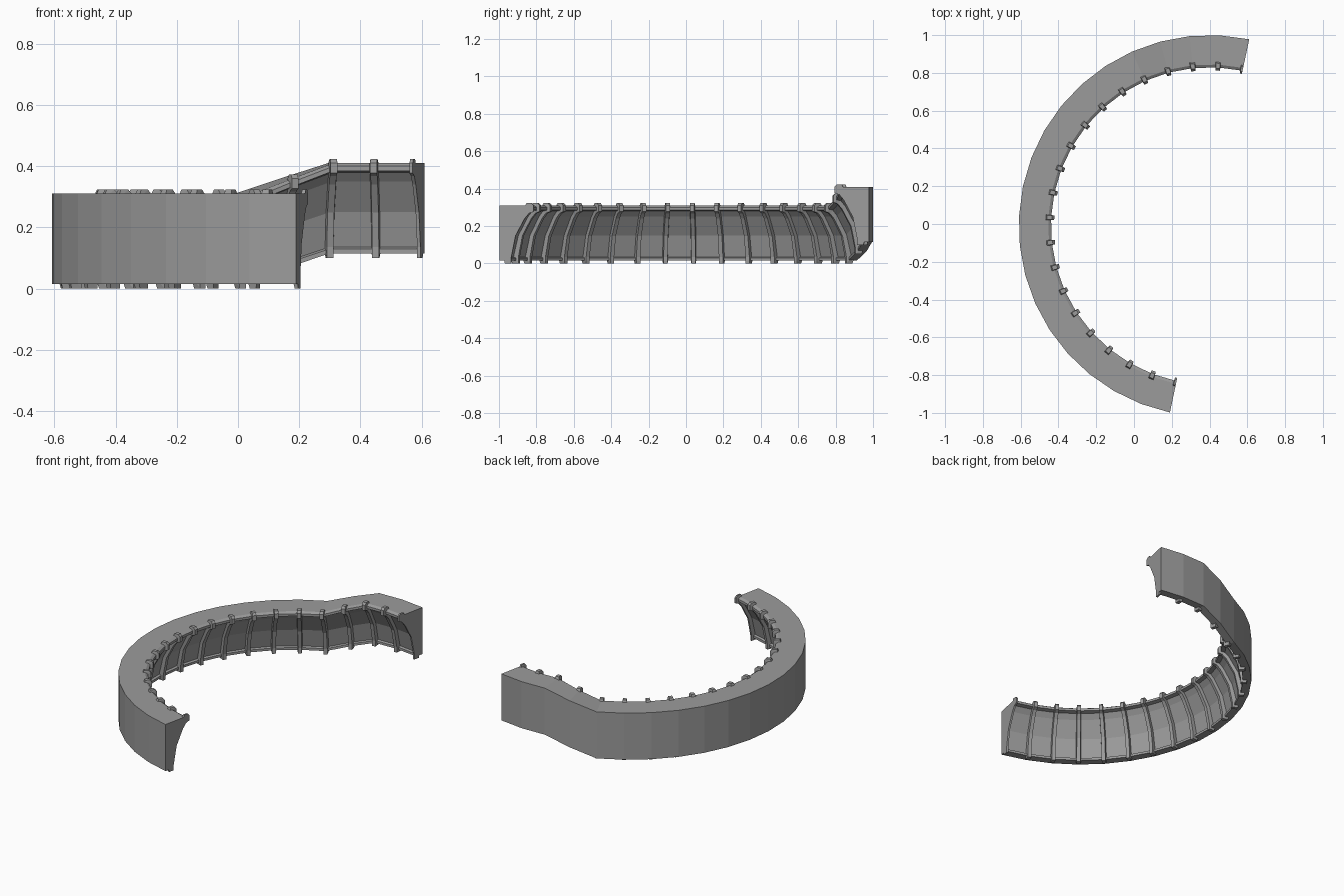
import bpy, bmesh
from math import radians, cos, sin

cube = bpy.data.objects.get("Cube")
if cube:
    bpy.data.objects.remove(cube)

CX, CY = 0.4, -0.01        # centre of the arc
START, STEP, BAYS = 78, 9, 20

grey = bpy.data.materials.new("stone_grey")
grey.use_nodes = True
grey.diffuse_color = (0.33, 0.33, 0.33, 1)
grey.node_tree.nodes["Principled BSDF"].inputs["Base Color"].default_value = (0.33, 0.33, 0.33, 1)


def lift(i):
    """Raised end bays, ramping down to the lower run."""
    return 0.1 * max(0, min(1, (4 - i) / 2))


def place(i, r, z, side=0):
    """Point at station i: radius r, height z, shifted sideways along the arc."""
    a = radians(START + STEP * i)
    return (CX + r * cos(a) - side * sin(a), CY + r * sin(a) + side * cos(a), z + lift(i))


def loft(bm, rings):
    """Skin a list of closed rings and cap both ends."""
    rings = [[bm.verts.new(p) for p in ring] for ring in rings]
    n = len(rings[0])
    for a, b in zip(rings, rings[1:]):
        for k in range(n):
            bm.faces.new((a[k], a[(k + 1) % n], b[(k + 1) % n], b[k]))
    bm.faces.new(rings[0])
    bm.faces.new(rings[-1][::-1])


def finish(bm, name):
    bmesh.ops.recalc_face_normals(bm, faces=bm.faces)
    mesh = bpy.data.meshes.new(name)
    bm.to_mesh(mesh)
    bm.free()
    mesh.materials.append(grey)
    bpy.context.collection.objects.link(bpy.data.objects.new(name, mesh))


# Curved wall with a top and bottom lip, as (radius, height)
wall = [(1.01, 0.015), (1.01, 0.31), (0.855, 0.31), (0.84, 0.3), (0.84, 0.285),
        (0.865, 0.28), (0.89, 0.25), (0.945, 0.15), (0.973, 0.035),
        (0.96, 0.03), (0.96, 0.015)]
bm = bmesh.new()
loft(bm, [[place(i, r, z) for r, z in wall] for i in range(BAYS + 1)])
finish(bm, "curved_wall")

# Ribs: root line buried in the wall, face line standing proud of it
root = [(0.985, 0.02), (0.97, 0.025), (0.98, 0.04), (0.95, 0.15), (0.895, 0.25),
        (0.87, 0.285), (0.85, 0.29), (0.85, 0.3), (0.86, 0.305), (0.87, 0.305)]
face = [(0.98, 0), (0.945, 0), (0.945, 0.035), (0.922, 0.148), (0.872, 0.24),
        (0.848, 0.268), (0.823, 0.277), (0.823, 0.31), (0.835, 0.323), (0.862, 0.323)]
for i in range(BAYS + 1):
    low = 0 if i == 0 else -1       # end ribs are half width
    high = 0 if i == BAYS else 1
    bm = bmesh.new()
    loft(bm, [[place(i, *p, low * 0.015), place(i, *q, low * 0.011),
               place(i, *q, high * 0.011), place(i, *p, high * 0.015)]
              for p, q in zip(root, face)])
    finish(bm, f"rib_{i + 1}")
